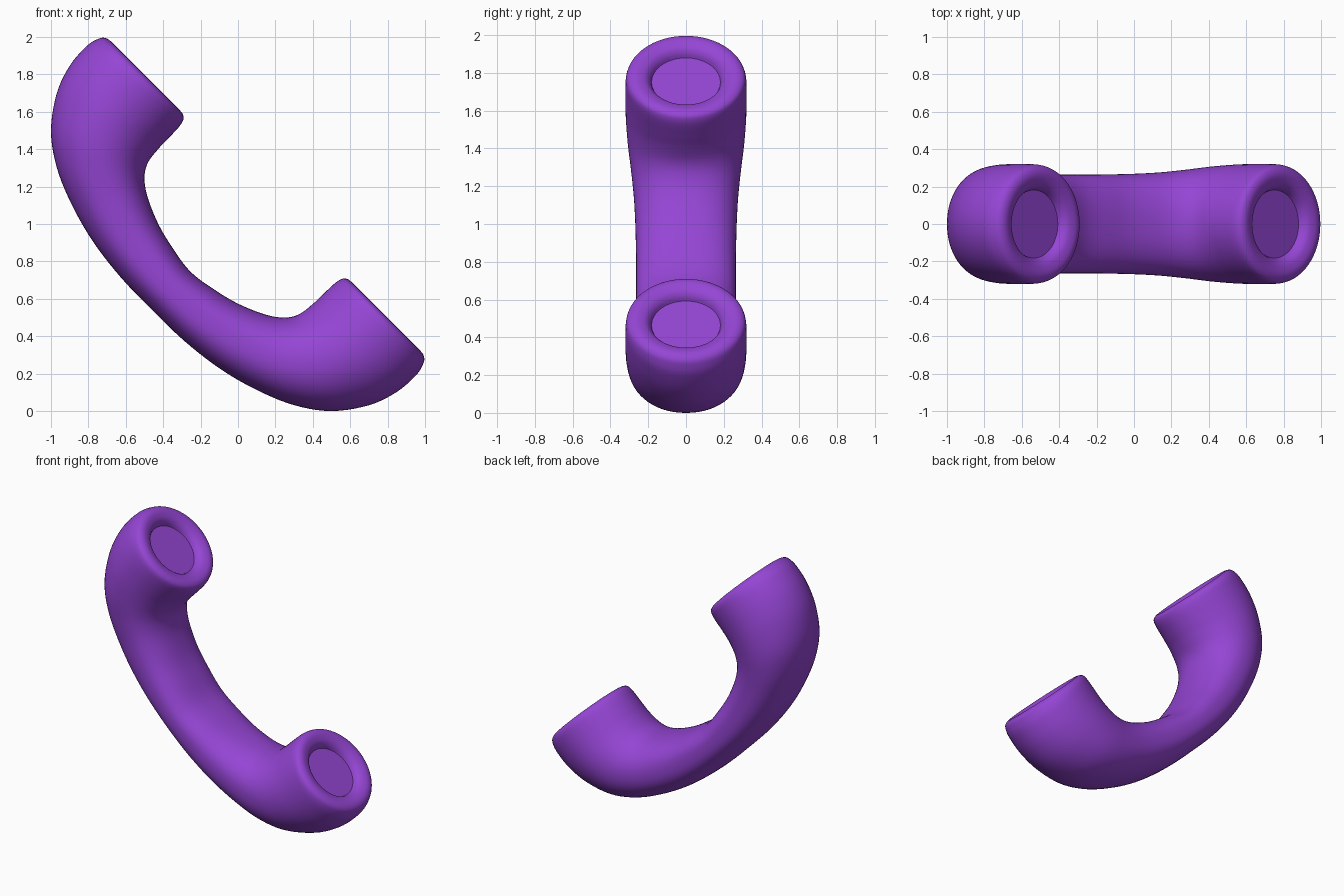
import bpy, bmesh, math

if "Cube" in bpy.data.objects:
    bpy.data.objects.remove(bpy.data.objects["Cube"])

SIDES = 64
STEPS = 5
R2 = math.sqrt(2)

# Half of the handset, middle of grip to earpiece dish, in a frame turned 45 degrees:
# inner edge (u, v), outer edge (u, v), half width, squareness exponent
half = [
    (0.000, -.360, 0.000, -.650, .265, 2.5),
    (0.170, -.335, 0.240, -.645, .265, 2.5),
    (0.310, -.298, 0.480, -.615, .267, 2.4),
    (0.449, -.237, 0.700, -.556, .275, 2.3),
    (0.530, -.177, 0.898, -.472, .290, 2.2),
    (0.572, -.110, 1.060, -.354, .307, 2.1),
    (0.585, -.020, 1.180, -.190, .318, 2.0),
    (0.587, 0.060, 1.235, -.035, .321, 2.0),
    (0.590, 0.140, 1.245, 0.100, .321, 2.0),
    (0.598, 0.180, 1.230, 0.168, .316, 2.0),
    (0.613, 0.201, 1.209, 0.199, .299, 2.0),
    (0.645, 0.210, 1.173, 0.210, .264, 2.0),
    (0.690, 0.199, 1.129, 0.199, .220, 2.0),
    (0.715, 0.178, 1.105, 0.178, .195, 2.0),
    (0.728, 0.152, 1.092, 0.152, .182, 2.0),
]


def mirror(s):
    return (-s[0], s[1], -s[2], s[3], s[4], s[5])


def catmull(a, b, c, d, t):
    return tuple(0.5 * (2*q + (r-p)*t + (2*p-5*q+4*r-s)*t*t + (3*q-p-3*r+s)*t**3)
                 for p, q, r, s in zip(a, b, c, d))


def signed_pow(x, e):
    return math.copysign(abs(x) ** e, x)


# Smoothly interpolated cross-sections along the whole handset
keys = [mirror(s) for s in reversed(half[1:])] + half
padded = [keys[0]] + keys + [keys[-1]]
sections = [catmull(*padded[i:i + 4], k / STEPS)
            for i in range(len(keys) - 1) for k in range(STEPS)] + [keys[-1]]

# Loft the rings
bm = bmesh.new()
rings = []
for iu, iv, ou, ov, w, n in sections:
    ring = []
    for k in range(SIDES):
        a = 2 * math.pi * k / SIDES
        c, s = signed_pow(math.cos(a), 2 / n), signed_pow(math.sin(a), 2 / n)
        u = (iu + ou) / 2 + (ou - iu) / 2 * c
        v = (iv + ov) / 2 + (ov - iv) / 2 * c
        ring.append(bm.verts.new(((u + v) / R2, w * s, 1 + (v - u) / R2)))
    rings.append(ring)
for a, b in zip(rings, rings[1:]):
    for k in range(SIDES):
        j = (k + 1) % SIDES
        bm.faces.new((a[k], a[j], b[j], b[k]))

# Flat discs at the bottom of both dishes
bm.faces.new(rings[0])
bm.faces.new(rings[-1])
bmesh.ops.recalc_face_normals(bm, faces=bm.faces)

# Stand exactly on the ground
low = min(v.co.z for v in bm.verts)
bmesh.ops.translate(bm, verts=bm.verts, vec=(0, 0, -low))

mesh = bpy.data.meshes.new("handset")
bm.to_mesh(mesh)
bm.free()
obj = bpy.data.objects.new("handset", mesh)
bpy.context.collection.objects.link(obj)

mat = bpy.data.materials.new("purple")
mat.diffuse_color = (0.30, 0.06, 0.66, 1)
mat.use_nodes = True
mat.node_tree.nodes["Principled BSDF"].inputs["Base Color"].default_value = mat.diffuse_color
mesh.materials.append(mat)

bpy.context.view_layer.objects.active = obj
obj.select_set(True)
bpy.ops.object.shade_smooth_by_angle(angle=math.radians(35))
